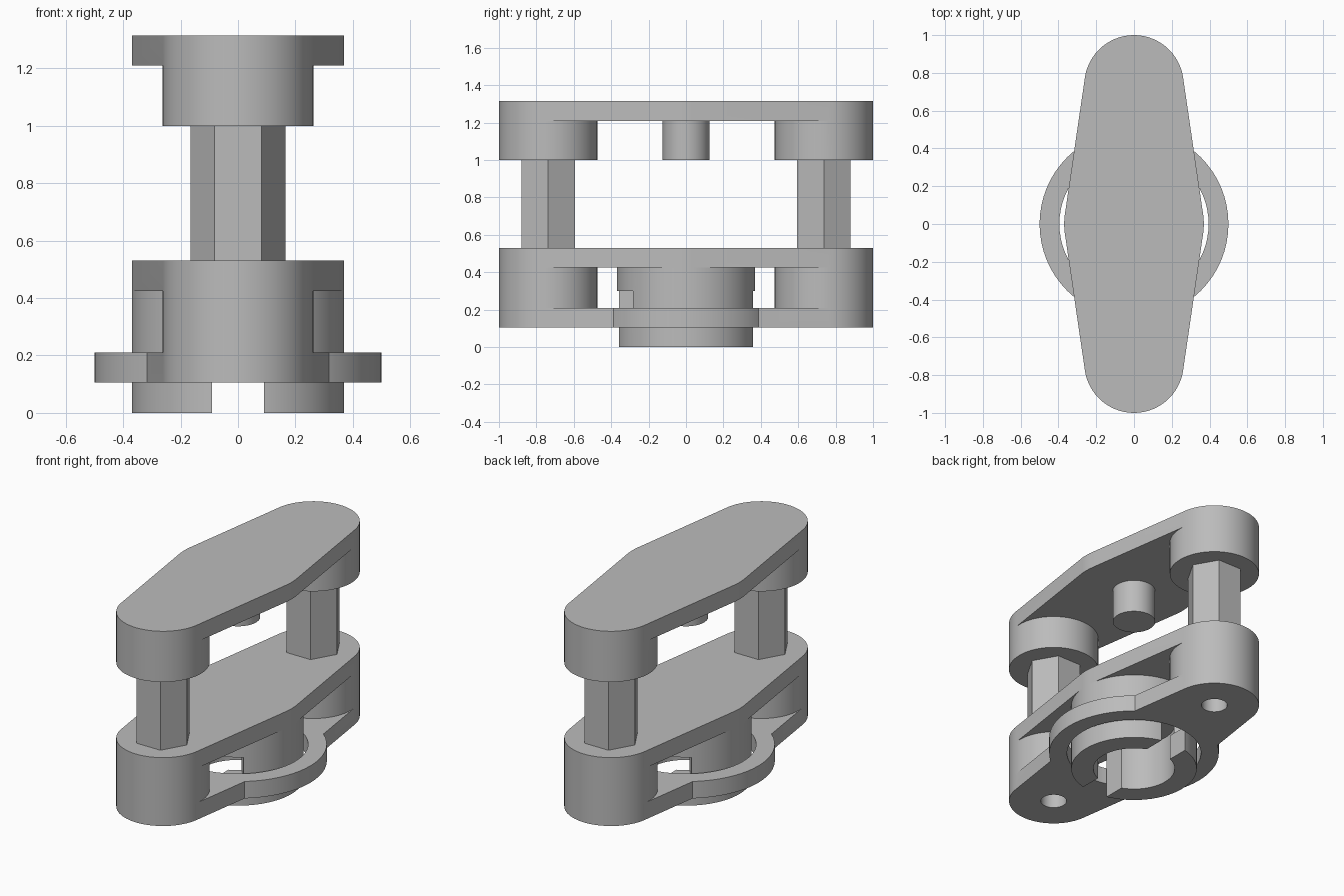
import bpy, math
from mathutils import Vector
from mathutils.geometry import convex_hull_2d

if "Cube" in bpy.data.objects:
    bpy.data.objects.remove(bpy.data.objects["Cube"])

grey = bpy.data.materials.new("plain_grey")
grey.use_nodes = True
colour = (0.5, 0.5, 0.5, 1)
grey.diffuse_color = colour
grey.node_tree.nodes["Principled BSDF"].inputs["Base Color"].default_value = colour

END_Y, END_R, MID_R = 0.737, 0.263, 0.37


def circle(r, y=0, n=64):
    return [Vector((r * math.cos(2 * math.pi * i / n), y + r * math.sin(2 * math.pi * i / n)))
            for i in range(n)]


def prism(name, outline, z0, z1):
    n = len(outline)
    verts = [(p[0], p[1], z) for z in (z0, z1) for p in outline]
    faces = [tuple(reversed(range(n))), tuple(range(n, 2 * n))]
    faces += [(i, (i + 1) % n, n + (i + 1) % n, n + i) for i in range(n)]
    mesh = bpy.data.meshes.new(name)
    mesh.from_pydata(verts, [], faces)
    mesh.materials.append(grey)
    ob = bpy.data.objects.new(name, mesh)
    bpy.context.scene.collection.objects.link(ob)
    return ob


def combine(ob, other, operation):
    bpy.context.view_layer.objects.active = ob
    mod = ob.modifiers.new("combine", 'BOOLEAN')
    mod.operation, mod.object, mod.solver = operation, other, 'EXACT'
    bpy.ops.object.modifier_apply(modifier=mod.name)
    bpy.data.objects.remove(other)


def lozenge():
    pts = circle(MID_R) + circle(END_R, END_Y) + circle(END_R, -END_Y)
    out = [pts[i] for i in convex_hull_2d(pts)]
    area = sum(a.x * b.y - b.x * a.y for a, b in zip(out, out[1:] + out[:1]))
    return out if area > 0 else out[::-1]


def sector(r0, r1, a0, a1, steps=8):
    angles = [math.radians(a0 + (a1 - a0) * i / steps) for i in range(steps + 1)]
    return ([(r1 * math.cos(a), r1 * math.sin(a)) for a in angles] +
            [(r0 * math.cos(a), r0 * math.sin(a)) for a in reversed(angles)])


# Upper bridge: plate, end bosses and centre pin
upper = prism("upper_bridge", lozenge(), 1.21, 1.315)
for y in (-END_Y, END_Y):
    combine(upper, prism("boss", circle(END_R, y), 1.0, 1.315), 'UNION')
combine(upper, prism("pin", circle(0.125), 1.0, 1.25), 'UNION')

# Lower body: base flange with a round opening, bosses and plate
lower = prism("lower_body", lozenge(), 0.105, 0.21)
combine(lower, prism("flange", circle(0.5), 0.105, 0.21), 'UNION')
combine(lower, prism("opening", circle(0.395), 0, 0.3), 'DIFFERENCE')
combine(lower, prism("plate", lozenge(), 0.425, 0.53), 'UNION')
for y in (-END_Y, END_Y):
    combine(lower, prism("boss", circle(END_R, y), 0.105, 0.53), 'UNION')
for y in (-END_Y, END_Y):
    combine(lower, prism("screw_hole", circle(0.076, y, 32), 0, 0.45), 'DIFFERENCE')

# Socket: hollow collar with two twist-lock slots
socket = prism("socket", circle(MID_R), 0, 0.425)
combine(socket, prism("bore", circle(0.24), -0.1, 0.3), 'DIFFERENCE')
slot = [(-0.09, -0.6), (0.09, -0.6), (0.09, 0.6), (-0.09, 0.6)]
combine(socket, prism("slot", slot, -0.1, 0.3), 'DIFFERENCE')
for a in (90, 270):
    combine(socket, prism("lock_slot", sector(0.2, 0.5, a, a + 40), 0.16, 0.3), 'DIFFERENCE')

# Hexagonal posts
posts = [prism(f"hex_post_{side}", circle(0.165, y, 6), 0.53, 1.0)
         for side, y in (("front", -END_Y), ("back", END_Y))]

# Smooth round walls, keep hard edges
bpy.ops.object.select_all(action='DESELECT')
for ob in [upper, lower, socket] + posts:
    ob.select_set(True)
bpy.context.view_layer.objects.active = upper
bpy.ops.object.shade_smooth_by_angle(angle=math.radians(30))
